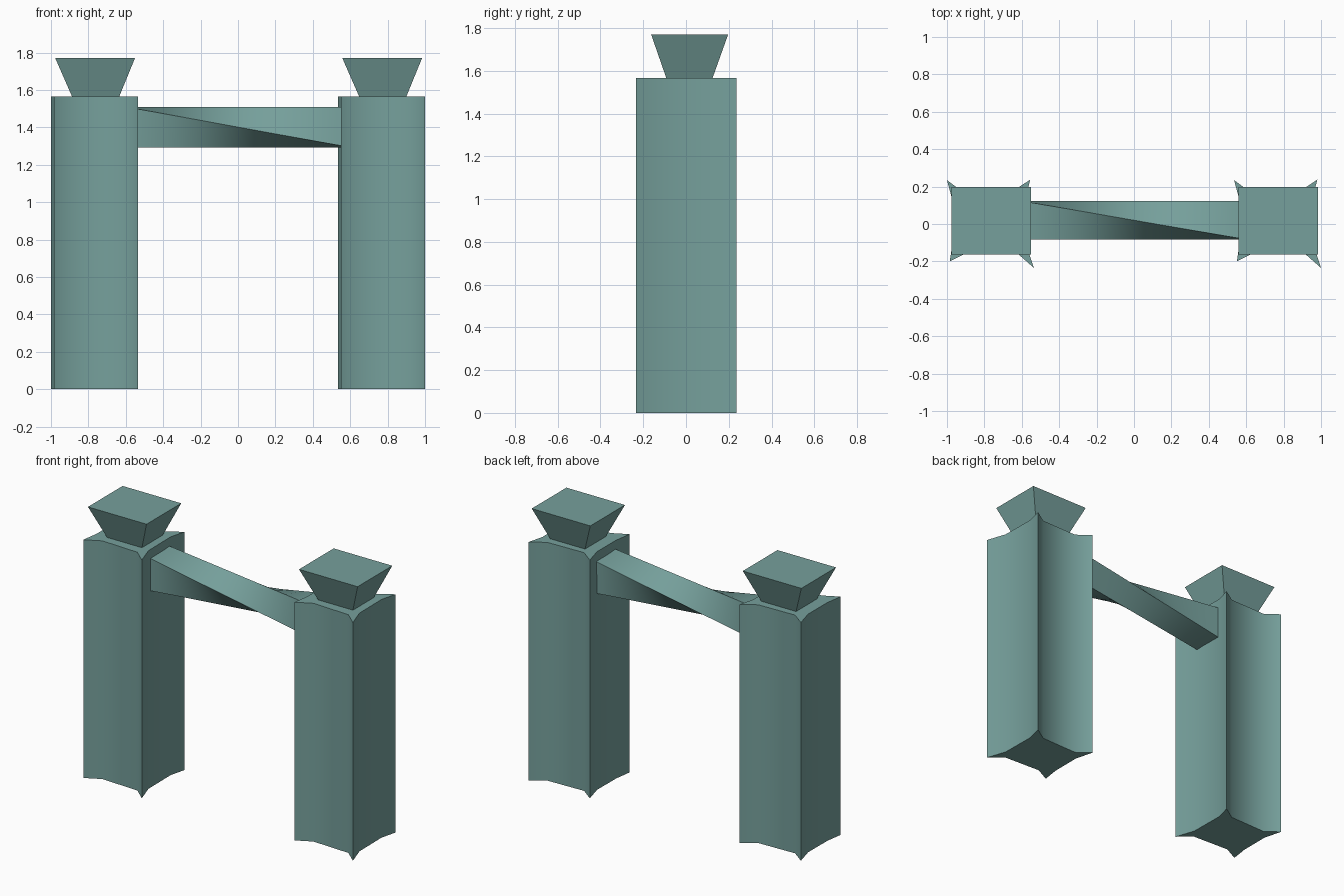
import bpy
import math

if "Cube" in bpy.data.objects:
    bpy.data.objects.remove(bpy.data.objects["Cube"])

# One stone colour for the whole gateway
stone = bpy.data.materials.new("grey teal stone")
stone.diffuse_color = (0.181, 0.352, 0.332, 1.0)
stone.use_nodes = True
stone.node_tree.nodes["Principled BSDF"].inputs["Base Color"].default_value = stone.diffuse_color


def loft(name, rings, smooth_angle=None):
    """Skin a list of equal-length rings (counter-clockwise) and cap both ends."""
    n = len(rings[0])
    verts = [v for ring in rings for v in ring]
    faces = [tuple(reversed(range(n))),
             tuple(range(len(verts) - n, len(verts)))]
    for r in range(len(rings) - 1):
        for i in range(n):
            j = (i + 1) % n
            faces.append((r * n + i, r * n + j, (r + 1) * n + j, (r + 1) * n + i))
    mesh = bpy.data.meshes.new(name)
    mesh.from_pydata(verts, [], faces)
    mesh.materials.append(stone)
    obj = bpy.data.objects.new(name, mesh)
    bpy.context.collection.objects.link(obj)
    if smooth_angle:
        bpy.ops.object.select_all(action='DESELECT')
        obj.select_set(True)
        bpy.context.view_layer.objects.active = obj
        bpy.ops.object.shade_smooth_by_angle(angle=math.radians(smooth_angle))
    return obj


def rect(x0, x1, y0, y1, z):
    return [(x0, y0, z), (x1, y0, z), (x1, y1, z), (x0, y1, z)]


# Pillar cross-section: four pointed corners joined by hollowed sides
section = [
    (-0.985, -0.20), (-0.883, -0.148), (-0.62, -0.160),
    (-0.535, -0.235), (-0.579, -0.104), (-0.582, 0.131),
    (-0.555, 0.237), (-0.648, 0.176), (-0.912, 0.169),
    (-1.0, 0.235), (-0.967, 0.113), (-0.968, -0.085),
]

# Two identical pillars, each with a flared capital
for side, dx in (("left", 0.0), ("right", 1.535)):
    loft(side + "_pillar",
         [[(x + dx, y, z) for x, y in section] for z in (0.0, 1.566)], 55)
    loft(side + "_capital",
         [rect(-0.885 + dx, -0.637 + dx, -0.09, 0.122, 1.56),
          rect(-0.977 + dx, -0.551 + dx, -0.163, 0.197, 1.77)])

# Crossbeam: square section twisted a quarter turn along straight edges
corners = [(-0.083, 1.293), (0.123, 1.293), (0.123, 1.51), (-0.083, 1.51)]
steps = 16
beam_rings = []
for s in range(steps + 1):
    t = s / steps
    ring = []
    for i in range(4):
        (y0, z0), (y1, z1) = corners[i], corners[(i + 1) % 4]
        # the upper front edge runs down to the lower front corner
        a, b = corners[i], corners[(i + 1) % 4]
        ring.append((-0.6 + 1.2 * t, a[0] + (b[0] - a[0]) * t, a[1] + (b[1] - a[1]) * t))
    beam_rings.append(ring)
loft("twisted_crossbeam", beam_rings, 40)
